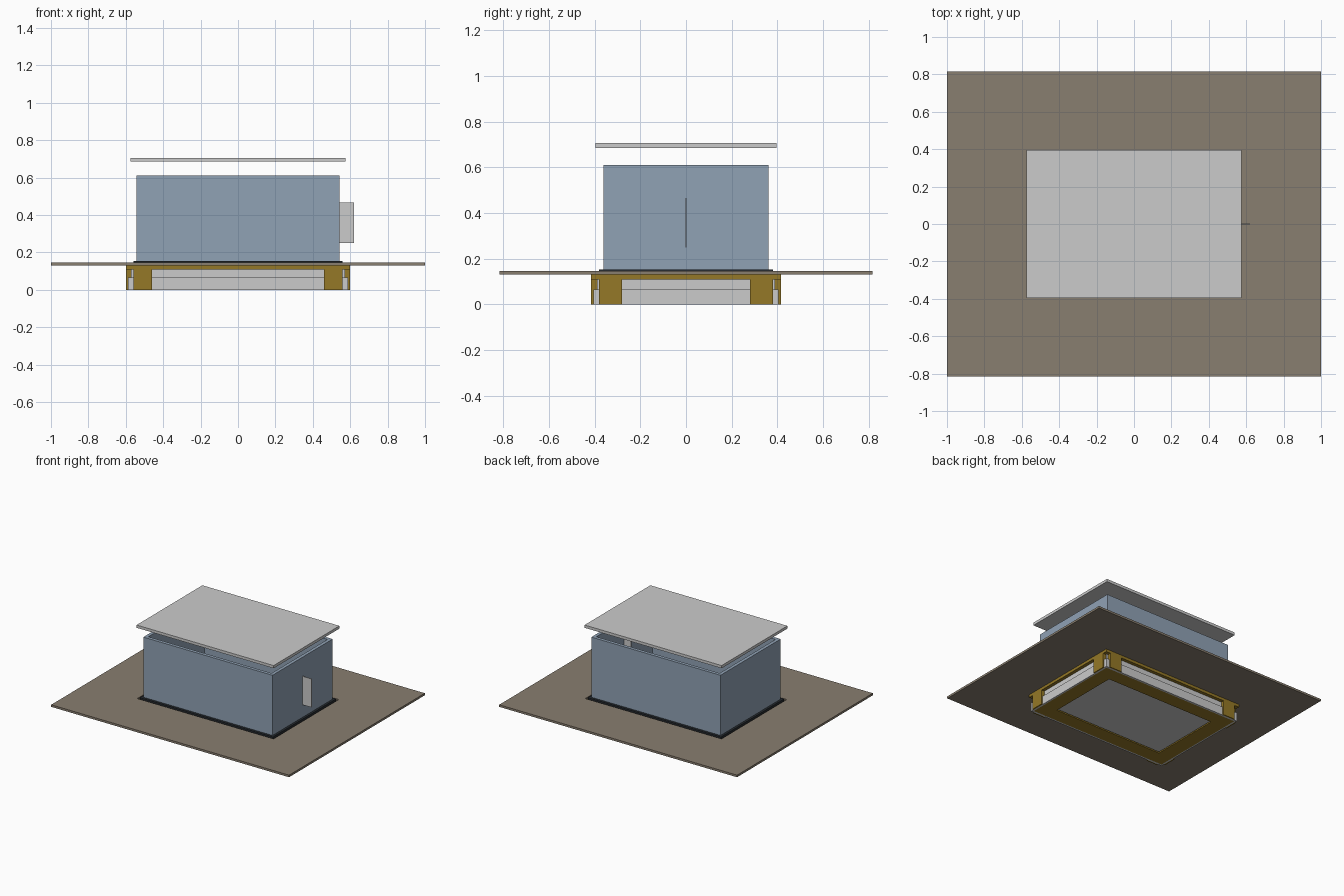
import bpy, bmesh

if "Cube" in bpy.data.objects:
    bpy.data.objects.remove(bpy.data.objects["Cube"])


def material(name, colour):
    m = bpy.data.materials.new(name)
    m.diffuse_color = (*colour, 1)
    m.use_nodes = True
    m.node_tree.nodes["Principled BSDF"].inputs["Base Color"].default_value = m.diffuse_color
    return m


GOLD = material("gold", (0.30, 0.19, 0.02))
BLUE = material("blue_grey", (0.28, 0.36, 0.46))
BROWN = material("brown", (0.25, 0.21, 0.16))
BLACK = material("black", (0.02, 0.025, 0.03))


def finish(name, bm, mat):
    bmesh.ops.recalc_face_normals(bm, faces=bm.faces)
    mesh = bpy.data.meshes.new(name)
    bm.to_mesh(mesh)
    bm.free()
    ob = bpy.data.objects.new(name, mesh)
    bpy.context.collection.objects.link(ob)
    if mat:
        mesh.materials.append(mat)
    return ob


def box(name, x0, x1, y0, y1, z0, z1, mat=None):
    bm = bmesh.new()
    for v in bmesh.ops.create_cube(bm, size=1)["verts"]:
        v.co = (x1 if v.co.x > 0 else x0,
                y1 if v.co.y > 0 else y0,
                z1 if v.co.z > 0 else z0)
    return finish(name, bm, mat)


def slab(name, hx, hy, z0, z1, mat=None):
    return box(name, -hx, hx, -hy, hy, z0, z1, mat)


def ring(name, hx, hy, ix, iy, z0, z1, mat=None):
    """Rectangular frame: outer half size hx, hy and inner half size ix, iy."""
    bm = bmesh.new()
    corners = ((-1, -1), (1, -1), (1, 1), (-1, 1))
    loops = [[bm.verts.new((sx * a, sy * b, z)) for sx, sy in corners]
             for a, b, z in ((hx, hy, z0), (hx, hy, z1), (ix, iy, z1), (ix, iy, z0))]
    for k in range(4):
        lo, hi = loops[k], loops[(k + 1) % 4]
        for i in range(4):
            j = (i + 1) % 4
            bm.faces.new((lo[i], lo[j], hi[j], hi[i]))
    return finish(name, bm, mat)


# Wide thin plate with the opening for the housing
ring("mounting_plate", 1.0, 0.815, 0.573, 0.392, 0.131, 0.147, BROWN)

# Gold frame below the plate: top and bottom flanges
ring("frame_top_flange", 0.598, 0.415, 0.46, 0.28, 0.11, 0.131, GOLD)
ring("frame_bottom_flange", 0.575, 0.39, 0.46, 0.28, 0.0, 0.01, GOLD)

# Gold pads next to each corner, stepped around the tray
for sx in (-1, 1):
    for sy in (-1, 1):
        for part, t, z0, z1 in (("lower", 0.01, 0, 0.065), ("upper", 0.025, 0.065, 0.11)):
            xs = sorted((sx * 0.46, sx * 0.56))
            ys = sorted((sy * 0.415, sy * (0.415 - t)))
            box("long_side_pad_" + part, *xs, *ys, z0, z1, GOLD)
            xs = sorted((sx * 0.598, sx * (0.598 - t)))
            ys = sorted((sy * 0.28, sy * 0.38))
            box("short_side_pad_" + part, *xs, *ys, z0, z1, GOLD)

# Grey stepped tray inside the gold frame
ring("tray_lower_wall", 0.588, 0.405, 0.575, 0.39, 0.0, 0.065)
ring("tray_upper_wall", 0.573, 0.39, 0.56, 0.377, 0.06, 0.11)
slab("tray_panel", 0.565, 0.38, 0.03, 0.045)

# Gasket, open housing walls and floating lid
ring("gasket", 0.56, 0.38, 0.50, 0.32, 0.131, 0.153, BLACK)
ring("housing_walls", 0.543, 0.361, 0.518, 0.336, 0.153, 0.61, BLUE)
slab("lid", 0.576, 0.395, 0.685, 0.706)

# Thin tab through the right wall
box("side_tab", 0.46, 0.62, -0.003, 0.003, 0.25, 0.466)
